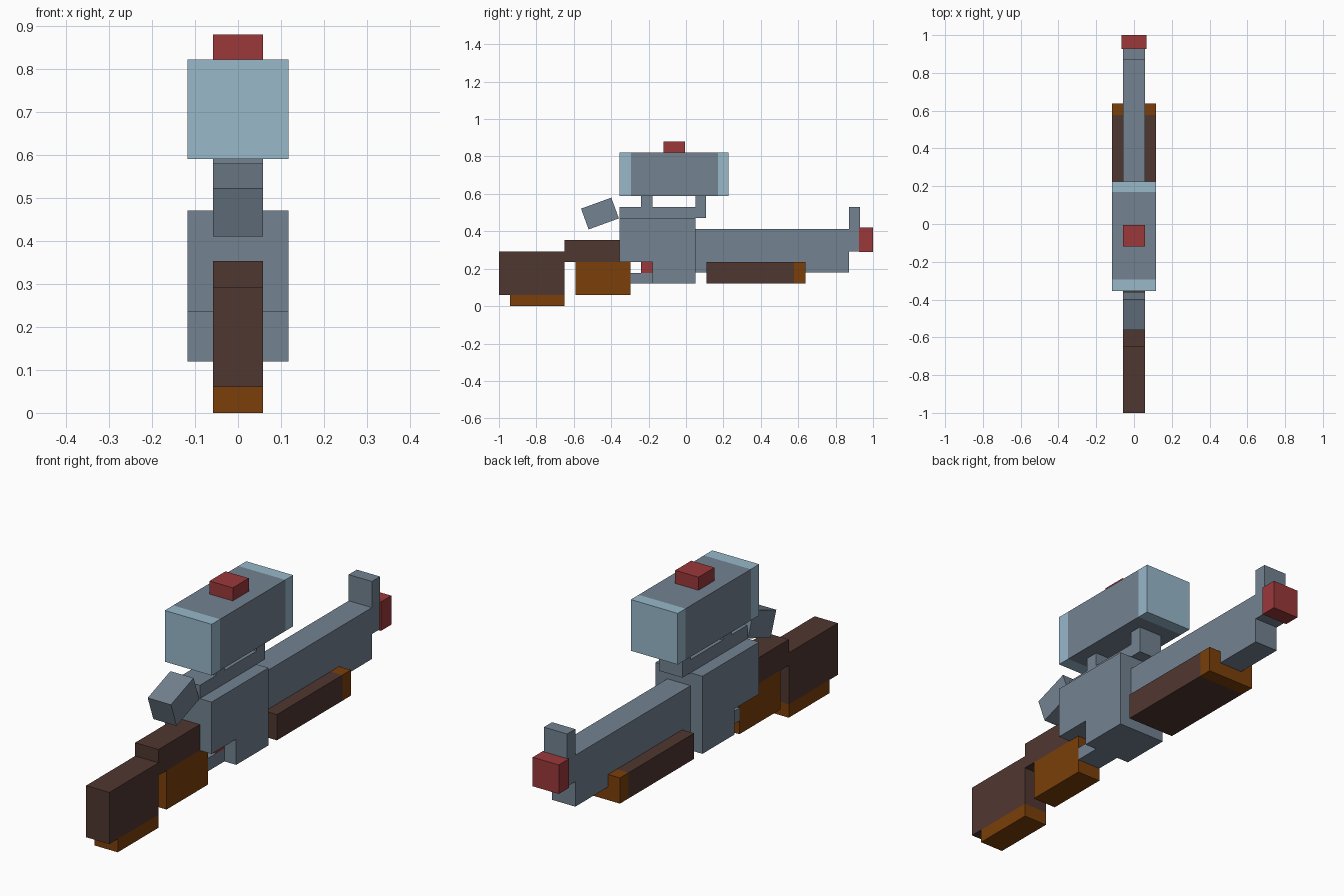
import bpy, bmesh, math
from mathutils import Matrix, Vector

if "Cube" in bpy.data.objects:
    bpy.data.objects.remove(bpy.data.objects["Cube"])


def material(name, rgb):
    # 8-bit display colour to linear
    lin = [((c / 255 + 0.055) / 1.055) ** 2.4 if c > 10 else c / 255 / 12.92 for c in rgb]
    m = bpy.data.materials.new(name)
    m.diffuse_color = (*lin, 1)
    m.use_nodes = True
    m.node_tree.nodes["Principled BSDF"].inputs["Base Color"].default_value = m.diffuse_color
    return m


GREY = material("slate_grey", (115, 130, 144))
BLUE = material("lens_blue", (152, 184, 202))
BROWN = material("dark_brown", (80, 55, 49))
ORANGE = material("orange_brown", (123, 63, 10))
RED = material("red", (155, 56, 58))

NARROW, WIDE = 0.058, 0.117


def block(name, half, y, z, mat, tip=None, cuts=(), tilt=0):
    """Box from y/z ranges; faces outside the cut planes get the tip colour."""
    bm = bmesh.new()
    bmesh.ops.create_cube(bm, size=1)
    bmesh.ops.scale(bm, vec=(2 * half, y[1] - y[0], z[1] - z[0]), verts=bm.verts)
    bmesh.ops.rotate(bm, matrix=Matrix.Rotation(tilt, 3, 'X'), verts=bm.verts)
    bmesh.ops.translate(bm, vec=(0, sum(y) / 2, sum(z) / 2), verts=bm.verts)
    for c in cuts:
        bmesh.ops.bisect_plane(bm, geom=bm.verts[:] + bm.edges[:] + bm.faces[:],
                               plane_co=Vector((0, c, 0)), plane_no=Vector((0, 1, 0)))
    if tip:
        for f in bm.faces:
            cy = f.calc_center_median().y
            f.material_index = int(cy > cuts[-1] or (len(cuts) > 1 and cy < cuts[0]))
    me = bpy.data.meshes.new(name)
    bm.to_mesh(me)
    bm.free()
    me.materials.append(mat)
    if tip:
        me.materials.append(tip)
    ob = bpy.data.objects.new(name, me)
    bpy.context.collection.objects.link(ob)
    return ob


def profile(name, half, pts, mat):
    """Side outline (y, z) extruded across the width."""
    bm = bmesh.new()
    face = bm.faces.new([bm.verts.new((-half, y, z)) for y, z in pts])
    ext = bmesh.ops.extrude_face_region(bm, geom=[face])
    moved = [v for v in ext["geom"] if isinstance(v, bmesh.types.BMVert)]
    bmesh.ops.translate(bm, vec=(2 * half, 0, 0), verts=moved)
    bmesh.ops.recalc_face_normals(bm, faces=bm.faces)
    me = bpy.data.meshes.new(name)
    bm.to_mesh(me)
    bm.free()
    me.materials.append(mat)
    ob = bpy.data.objects.new(name, me)
    bpy.context.collection.objects.link(ob)


# Stock and grip
block("stock", NARROW, (-1.0, -0.65), (0.06, 0.293), BROWN)
block("stock_pad", NARROW, (-0.94, -0.65), (0.0, 0.06), ORANGE)
block("stock_neck", NARROW, (-0.65, -0.355), (0.236, 0.353), BROWN)
block("grip", NARROW, (-0.592, -0.298), (0.06, 0.236), ORANGE)

# Receiver with its stepped underside, trigger and guard
profile("receiver", WIDE, [(-0.355, 0.236), (-0.18, 0.236), (-0.18, 0.12),
                           (0.05, 0.12), (0.05, 0.47), (-0.355, 0.47)], GREY)
block("trigger_guard", NARROW, (-0.298, -0.18), (0.12, 0.178), GREY)
block("trigger", NARROW, (-0.24, -0.18), (0.178, 0.236), RED)
block("bolt_hammer", NARROW, (-0.546, -0.374), (0.436, 0.554), GREY, tilt=math.radians(20))

# Scope, its rail and posts
block("scope_rail", NARROW, (-0.355, 0.05), (0.47, 0.53), GREY)
block("rear_scope_post", NARROW, (-0.24, -0.18), (0.53, 0.59), GREY)
block("front_scope_post", NARROW, (0.05, 0.108), (0.47, 0.59), GREY)
block("scope", WIDE, (-0.355, 0.226), (0.59, 0.821), GREY, BLUE, (-0.295, 0.17))
block("scope_knob", NARROW, (-0.12, -0.006), (0.821, 0.88), RED)

# Barrel, sight, muzzle and handguard
block("barrel", NARROW, (0.05, 0.872), (0.18, 0.412), GREY)
block("front_sight", NARROW, (0.872, 0.93), (0.293, 0.53), GREY)
block("muzzle", 0.065, (0.926, 1.0), (0.288, 0.419), RED)
block("handguard", WIDE, (0.11, 0.638), (0.12, 0.236), BROWN, ORANGE, (0.577,))
